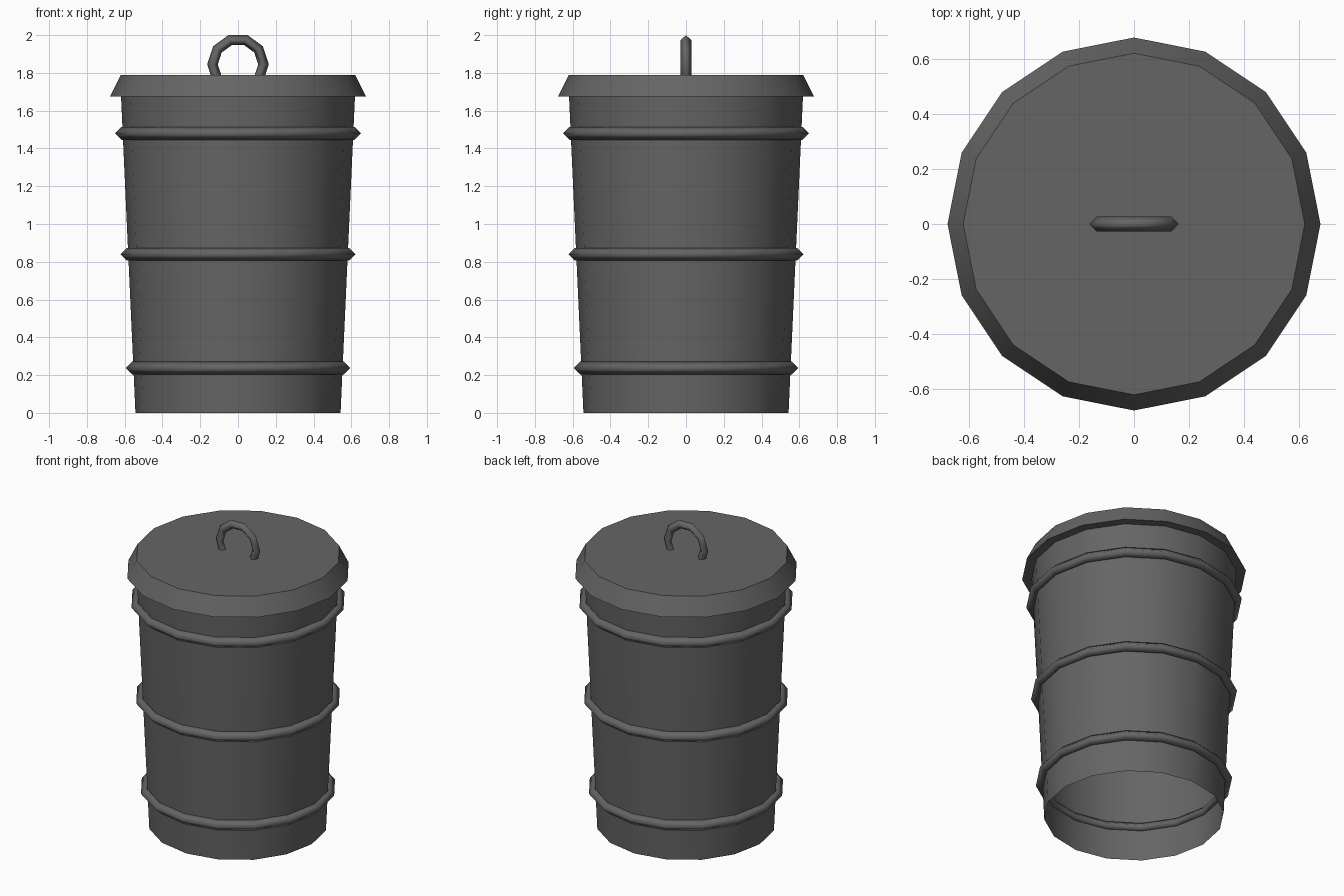
import bpy, bmesh, math
from mathutils import Matrix

if "Cube" in bpy.data.objects:
    bpy.data.objects.remove(bpy.data.objects["Cube"])

SIDES = 16

metal = bpy.data.materials.new("dark_grey_metal")
metal.diffuse_color = (0.13, 0.13, 0.132, 1.0)
metal.use_nodes = True
metal.node_tree.nodes["Principled BSDF"].inputs["Base Color"].default_value = metal.diffuse_color


def finish(name, bm, angle):
    """Store the bmesh as a named object, smooth below the given edge angle."""
    bmesh.ops.recalc_face_normals(bm, faces=bm.faces)
    for f in bm.faces:
        f.smooth = True
    for e in bm.edges:
        if len(e.link_faces) == 2 and e.calc_face_angle() > math.radians(angle):
            e.smooth = False
    mesh = bpy.data.meshes.new(name)
    bm.to_mesh(mesh)
    bm.free()
    mesh.materials.append(metal)
    obj = bpy.data.objects.new(name, mesh)
    bpy.context.collection.objects.link(obj)
    return obj


def cone(r_low, r_high, z_low, z_high, caps):
    bm = bmesh.new()
    bmesh.ops.create_cone(bm, cap_ends=caps, segments=SIDES,
                          radius1=r_low, radius2=r_high, depth=z_high - z_low,
                          matrix=Matrix.Translation((0, 0, (z_low + z_high) / 2)))
    return bm


def torus(major, minor, n_major, n_minor, matrix):
    bm = bmesh.new()
    rings = []
    for i in range(n_major):
        a = 2 * math.pi * i / n_major
        ring = []
        for j in range(n_minor):
            b = 2 * math.pi * j / n_minor
            r = major + minor * math.cos(b)
            ring.append(bm.verts.new((r * math.cos(a), r * math.sin(a), minor * math.sin(b))))
        rings.append(ring)
    for i in range(n_major):
        p, q = rings[i], rings[(i + 1) % n_major]
        for j in range(n_minor):
            k = (j + 1) % n_minor
            bm.faces.new((p[j], q[j], q[k], p[k]))
    bm.transform(matrix)
    return bm


# Tapered shell, open at the bottom
body = finish("can_body", cone(0.543, 0.62, 0, 1.69, False), 30)

# Flared lid
finish("lid", cone(0.677, 0.62, 1.675, 1.79, True), 30)

# Three ridged hoops that follow the taper
for name, z, r in (("lower_hoop", 0.237, 0.56),
                   ("middle_hoop", 0.84, 0.589),
                   ("upper_hoop", 1.48, 0.618)):
    finish(name, torus(r, 0.034, SIDES, 4, Matrix.Translation((0, 0, z))), 180)

# Ring handle standing on the lid, cut off inside it
place = Matrix.Translation((0, 0, 1.845)) @ Matrix.Rotation(math.pi / 2, 4, 'X')
bm = torus(0.135, 0.028, 10, 4, place)
bmesh.ops.bisect_plane(bm, geom=bm.verts[:] + bm.edges[:] + bm.faces[:],
                       plane_co=(0, 0, 1.78), plane_no=(0, 0, 1), clear_inner=True)
finish("lid_handle", bm, 180)
